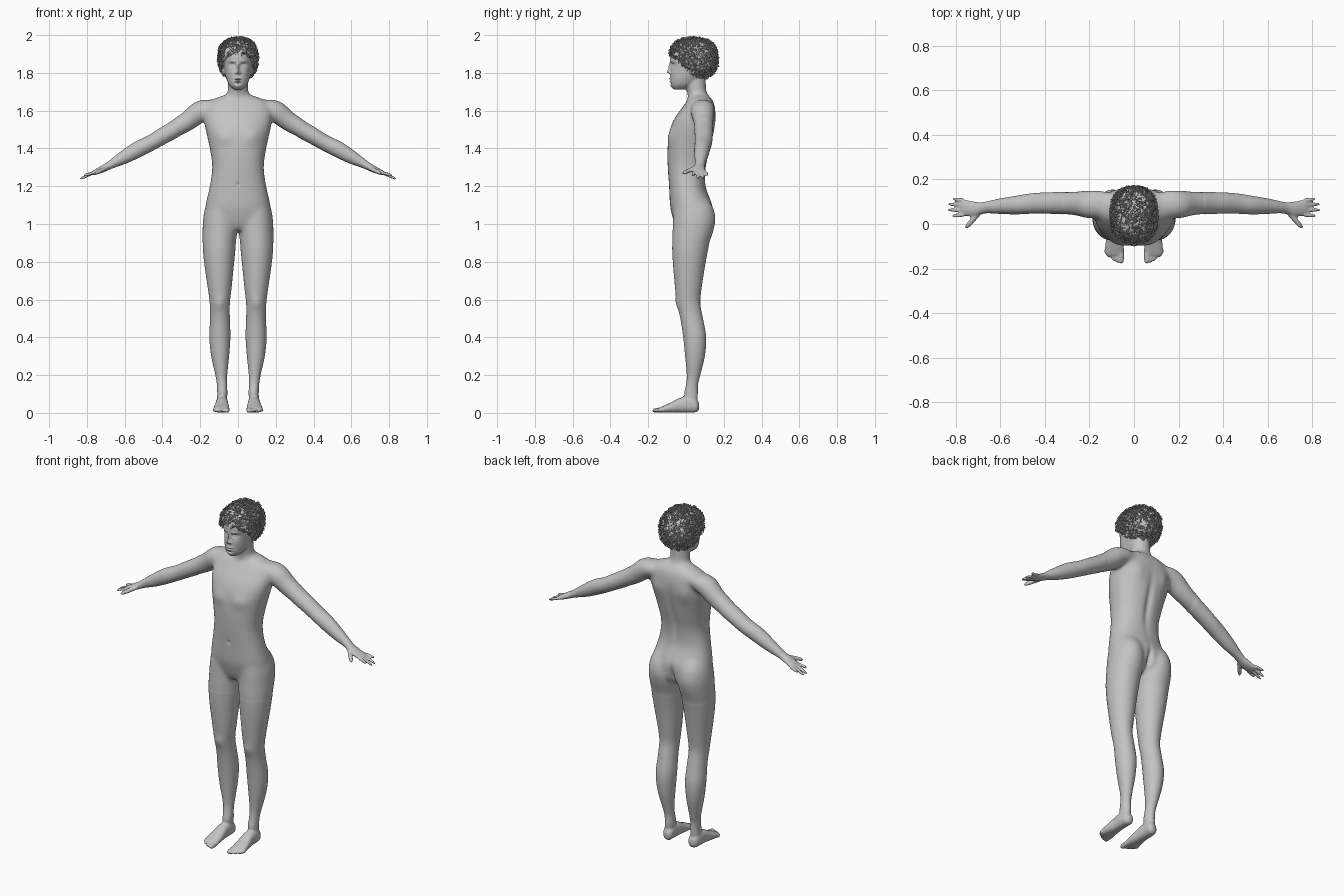
import bpy
import bmesh
import math
import random
from mathutils import Vector, Matrix

random.seed(4)
default = bpy.data.objects.get("Cube")
if default:
    bpy.data.objects.remove(default)

X_AXIS, Y_AXIS, Z_AXIS = Vector((1, 0, 0)), Vector((0, 1, 0)), Vector((0, 0, 1))


def make_material(name, colour):
    mat = bpy.data.materials.new(name)
    mat.use_nodes = True
    mat.diffuse_color = colour
    mat.node_tree.nodes["Principled BSDF"].inputs["Base Color"].default_value = colour
    return mat


def make_object(name, bm, mat):
    mesh = bpy.data.meshes.new(name)
    bm.to_mesh(mesh)
    bm.free()
    obj = bpy.data.objects.new(name, mesh)
    bpy.context.collection.objects.link(obj)
    mesh.materials.append(mat)
    return obj


def spline_rows(rows, steps=5):
    """Smooth interpolation between the given sections."""
    rows = [Vector(r) for r in rows]
    result = []
    for i in range(len(rows) - 1):
        before, start = rows[max(i - 1, 0)], rows[i]
        end, after = rows[i + 1], rows[min(i + 2, len(rows) - 1)]
        for k in range(steps):
            t = k / steps
            result.append(0.5 * (2 * start + (end - before) * t
                          + (2 * before - 5 * start + 4 * end - after) * t * t
                          + (3 * start - before - 3 * end + after) * t ** 3))
    return result + [rows[-1]]


def loft(bm, rows, u_axis, v_axis, side=1, power=2.0, sides=32):
    """Skin oval sections given as (x, y, z, radius along u, radius along v)."""
    rings = []
    for x, y, z, ru, rv in spline_rows(rows):
        ring = []
        for k in range(sides):
            a = math.tau * k / sides
            c, s = math.cos(a), math.sin(a)
            pu = math.copysign(abs(c) ** (2 / power), c)
            pv = math.copysign(abs(s) ** (2 / power), s)
            co = Vector((x, y, z)) + u_axis * ru * pu + v_axis * rv * pv
            co.x *= side
            ring.append(bm.verts.new(co))
        rings.append(ring)
    for low, high in zip(rings, rings[1:]):
        for k in range(sides):
            n = (k + 1) % sides
            bm.faces.new((low[k], low[n], high[n], high[k]))
    bm.faces.new(rings[0][::-1])
    bm.faces.new(rings[-1])


def upright(rows):
    """Turn (z, inner x, outer x, front y, back y) into loft sections."""
    return [((a + b) / 2, (f + k) / 2, z, (b - a) / 2, (k - f) / 2) for z, a, b, f, k in rows]


def centred(rows):
    return upright([(z, -w, w, f, k) for z, w, f, k in rows])


def digit(bm, base, tip, radius, side):
    """A finger or toe with a rounded end."""
    base, tip = Vector(base), Vector(tip)
    turn = (tip - base).to_track_quat('Z', 'Y').to_matrix()
    rows = [(*base.lerp(tip, t), radius * f, radius * f)
            for t, f in ((0, 1), (.5, 1), (.85, .85), (1, .3))]
    loft(bm, rows, turn.col[0], turn.col[1], side, sides=12)


grey = make_material("plain grey", (.55, .55, .55, 1))
body_bm = bmesh.new()

# Torso, neck and head
torso = [(.965, .06, -.04, .08), (1, .14, -.06, .13), (1.05, .17, -.075, .14),
         (1.1, .172, -.085, .14), (1.2, .15, -.09, .105), (1.3, .137, -.097, .107),
         (1.4, .15, -.098, .13), (1.5, .172, -.085, .15), (1.56, .182, -.06, .157),
         (1.61, .18, -.025, .155), (1.645, .16, 0, .146), (1.67, .11, .02, .13), (1.685, .06, .03, .11)]
neck = [(1.62, .08, 0, .13), (1.67, .07, .01, .122), (1.7, .056, .005, .11),
        (1.73, .053, 0, .105), (1.8, .053, -.01, .105)]
head = [(1.712, .022, -.065, 0), (1.735, .047, -.08, .045), (1.77, .062, -.084, .09),
        (1.8, .07, -.082, .125), (1.84, .076, -.081, .143), (1.88, .079, -.086, .148),
        (1.92, .074, -.076, .143), (1.95, .055, -.05, .12), (1.965, .02, 0, .08)]
loft(body_bm, centred(torso), X_AXIS, Y_AXIS, power=2.3)
loft(body_bm, centred(neck), X_AXIS, Y_AXIS)
loft(body_bm, centred(head), X_AXIS, Y_AXIS, power=2.2)

# Limb sections
leg = [(.05, .062, .112, 0, .06), (.1, .056, .11, -.01, .063), (.15, .058, .112, 0, .064),
       (.2, .057, .12, .004, .076), (.3, .047, .142, -.005, .1), (.4, .04, .152, -.015, .107),
       (.5, .043, .148, -.03, .09), (.58, .043, .15, -.048, .076), (.66, .034, .16, -.058, .083),
       (.8, .02, .18, -.07, .105), (.9, .01, .188, -.074, .125), (.96, .004, .188, -.072, .145),
       (1.02, .004, .186, -.07, .157), (1.08, .012, .176, -.065, .148), (1.13, .03, .155, -.05, .12)]
foot = [(.08, .07, .035, .012, .016), (.083, .055, .038, .028, .034), (.085, .02, .045, .032, .043),
        (.085, -.03, .041, .034, .039), (.087, -.08, .028, .04, .027),
        (.088, -.12, .019, .043, .018), (.088, -.14, .015, .038, .013)]
arm = [(.1, .09, 1.62, .05, .04), (.16, .09, 1.615, .062, .05), (.21, .088, 1.59, .063, .058),
       (.26, .092, 1.55, .055, .054), (.33, .094, 1.505, .05, .047), (.4, .094, 1.465, .048, .044),
       (.46, .092, 1.43, .046, .042), (.53, .085, 1.395, .042, .043), (.6, .08, 1.355, .035, .036),
       (.66, .075, 1.322, .027, .025), (.69, .07, 1.305, .028, .02), (.72, .067, 1.29, .034, .018),
       (.76, .072, 1.272, .036, .013), (.775, .073, 1.267, .033, .009)]
fingers = [(.107, .815, .113), (.085, .837, .09), (.062, .838, .063), (.041, .818, .036)]

for side in (1, -1):
    loft(body_bm, upright(leg), X_AXIS, Y_AXIS, side)
    loft(body_bm, foot, X_AXIS, Z_AXIS, side, power=2.4)
    loft(body_bm, arm, Y_AXIS, Vector((.47, 0, .88)), side)
    for y, tip_x, tip_y in fingers:
        digit(body_bm, (.765, y, 1.271), (tip_x, tip_y, 2.017 - tip_x * .93), .0085, side)
    digit(body_bm, (.7, .045, 1.295), (.757, -.018, 1.268), .012, side)
    # Toes, shrinking from the big one outwards
    for i in range(5):
        x = .058 + .0165 * i
        size = .014 if i == 0 else .0095
        digit(body_bm, (x, -.12, .017), (x + .001 * i, -.178 + .003 * i * i, .011), size, side)
    # Ear
    shape = Matrix.Translation((side * .079, .035, 1.815)) @ Matrix.Diagonal((.008, .016, .028, 1))
    bmesh.ops.create_uvsphere(body_bm, u_segments=16, v_segments=10, radius=1, matrix=shape)

# Fuse everything into one skin
bmesh.ops.recalc_face_normals(body_bm, faces=body_bm.faces)
body = make_object("body", body_bm, grey)
fuse = body.modifiers.new("fuse", 'REMESH')
fuse.mode = 'VOXEL'
fuse.voxel_size = .0055
skin = body.evaluated_get(bpy.context.evaluated_depsgraph_get())
bm = bmesh.new()
bm.from_mesh(skin.to_mesh())
skin.to_mesh_clear()
body.modifiers.clear()


def relax(verts, times):
    for _ in range(times):
        bmesh.ops.smooth_vert(bm, verts=verts, factor=.5, use_axis_x=True,
                              use_axis_y=True, use_axis_z=True)


relax(bm.verts[:], 2)
relax([v for v in bm.verts if abs(v.co.x) < .32 and .88 < v.co.z < 1.71], 35)
face_edges = [e for e in bm.edges
              if all(v.co.z > 1.715 and v.co.y < -.03 for v in e.verts)]
bmesh.ops.subdivide_edges(bm, edges=face_edges, cuts=2, use_grid_fill=True)

# Soft relief: (x, z, spread x, spread z, height), alike on both sides
front_relief = [
    (0, 1.832, .008, .02, .012), (0, 1.806, .01, .011, .018), (.012, 1.8, .006, .006, .007),
    (.032, 1.842, .016, .01, -.013), (.032, 1.84, .01, .005, .007), (.03, 1.862, .02, .006, .004),
    (.042, 1.8, .018, .018, .004), (.005, 1.769, .012, .004, .006), (0, 1.762, .018, .002, -.004),
    (.004, 1.755, .012, .004, .006), (0, 1.744, .02, .005, -.004), (0, 1.728, .015, .01, .005),
    (.075, 1.46, .05, .04, .01), (0, 1.21, .008, .01, -.006), (.095, .58, .03, .03, .006)]
back_relief = [
    (0, 1.38, .02, .13, -.012), (.09, 1.53, .04, .05, .008), (0, 1.01, .014, .06, -.025)]
bm.normal_update()
for v in bm.verts:
    facing = v.normal.y
    for x, z, wide, tall, height in (front_relief if facing < 0 else back_relief):
        d = ((abs(v.co.x) - x) / wide) ** 2 + ((v.co.z - z) / tall) ** 2
        if d < 9:
            v.co.y += facing * height * math.exp(-d)
    v.co.z = max(v.co.z, 0)
for f in bm.faces:
    f.smooth = True
bm.to_mesh(body.data)
bm.free()

# Hair: a rough cap with short curls over it
CENTRE, RADII = Vector((0, .04, 1.875)), (.104, .13, .113)


def on_scalp(direction, scale):
    total = sum(abs(d / r) ** 2.5 for d, r in zip(direction, RADII))
    return CENTRE + direction * scale * total ** -.4


def below_hairline(p):
    return p.z < max(1.765, 1.87 - .83 * (p.y + .05))


cap = bmesh.new()
bmesh.ops.create_icosphere(cap, subdivisions=5, radius=1)
for v in cap.verts:
    spot = on_scalp(v.co, random.uniform(.89, .96))
    v.co = on_scalp(v.co, .62) if below_hairline(spot) else spot
make_object("hair_cap", cap, grey).data.shade_smooth()

curls = bmesh.new()
made = 0
while made < 1100:
    direction = Vector([random.gauss(0, 1) for _ in range(3)]).normalized()
    root = on_scalp(direction, random.uniform(.93, .99))
    if below_hairline(root):
        continue
    made += 1
    along = direction.cross(Vector([random.gauss(0, 1) for _ in range(3)])).normalized()
    across = direction.cross(along)
    size, phase = random.uniform(.005, .009), random.uniform(0, math.tau)
    previous = None
    for k in range(8):
        a = phase + k * .9
        p = root + along * (k - 3.5) * .004 + (across * math.cos(a) + direction * math.sin(a)) * size
        thick = .0028 if 0 < k < 7 else .001
        ring = [curls.verts.new(p + (along * math.cos(q) + direction * math.sin(q)) * thick)
                for q in (0, math.tau / 3, -math.tau / 3)]
        if previous:
            for i in range(3):
                n = (i + 1) % 3
                curls.faces.new((previous[i], previous[n], ring[n], ring[i]))
        previous = ring
bmesh.ops.recalc_face_normals(curls, faces=curls.faces)
make_object("hair_curls", curls, grey).data.shade_smooth()
